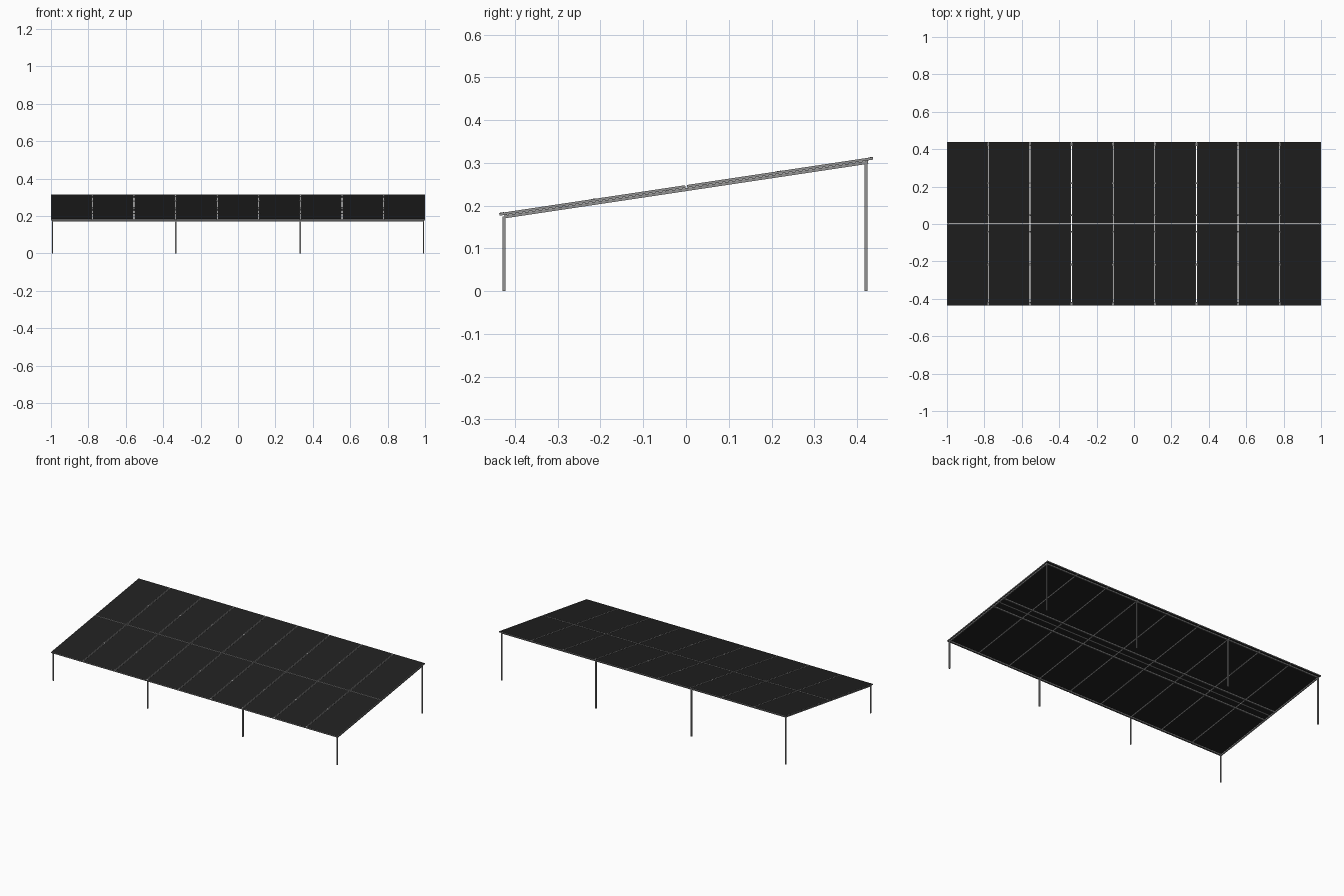
import bpy, bmesh, math
from mathutils import Matrix, Vector

if "Cube" in bpy.data.objects:
    bpy.data.objects.remove(bpy.data.objects["Cube"])

def material(name, rgb):
    m = bpy.data.materials.new(name)
    m.diffuse_color = (*rgb, 1)
    m.use_nodes = True
    m.node_tree.nodes["Principled BSDF"].inputs["Base Color"].default_value = m.diffuse_color
    return m

ALU = material("grey aluminium", (0.29, 0.29, 0.29))
GLASS = material("black panel", (0.0145, 0.0145, 0.0145))

SLOPE = math.atan(0.15)
# the roof plane: local z = 0 is the top of the panels
TILT = Matrix.Translation((0, 0, 0.248)) @ Matrix.Rotation(SLOPE, 4, 'X')
HALF_L = 0.437 / math.cos(SLOPE)

def boxes(name, mat, spans, matrix=Matrix.Identity(4)):
    """One object from boxes given as (x0, x1, y0, y1, z0, z1)."""
    bm = bmesh.new()
    for x0, x1, y0, y1, z0, z1 in spans:
        m = Matrix.Translation(((x0 + x1) / 2, (y0 + y1) / 2, (z0 + z1) / 2))
        m = m @ Matrix.Diagonal((x1 - x0, y1 - y0, z1 - z0, 1))
        bmesh.ops.create_cube(bm, size=1, matrix=matrix @ m)
    me = bpy.data.meshes.new(name)
    bm.to_mesh(me)
    bm.free()
    me.materials.append(mat)
    ob = bpy.data.objects.new(name, me)
    bpy.context.collection.objects.link(ob)
    return ob

# solar panels: 9 columns by 2 rows, dark plate in a thin metal rim
COLS, GAP, RIM, THICK = 9, 0.004, 0.0025, 0.006
W = (2 - GAP * (COLS - 1)) / COLS
for row, (y0, y1) in enumerate([(-HALF_L, -GAP / 2), (GAP / 2, HALF_L)]):
    for c in range(COLS):
        x0 = -1 + c * (W + GAP)
        x1 = x0 + W
        tag = f"{row + 1}_{c + 1}"
        boxes(f"panel_plate_{tag}", GLASS,
              [(x0 + RIM, x1 - RIM, y0 + RIM, y1 - RIM, -THICK + 0.0008, -0.0004)], TILT)
        boxes(f"panel_rim_{tag}", ALU,
              [(x0, x0 + RIM, y0, y1, -THICK, 0), (x1 - RIM, x1, y0, y1, -THICK, 0),
               (x0 + RIM, x1 - RIM, y0, y0 + RIM, -THICK, 0),
               (x0 + RIM, x1 - RIM, y1 - RIM, y1, -THICK, 0)], TILT)

# small clamps bridging the column gaps
clamps = []
for c in range(1, COLS):
    x = -1 + c * (W + GAP) - GAP / 2
    for y in (-0.435, -0.22, 0.22, 0.435):
        clamps.append((x - 0.005, x + 0.005, y - 0.005, y + 0.005, -0.003, 0.0006))
boxes("panel_clamps", ALU, clamps, TILT)

# supporting frame under the panels
Z0, Z1, B = -0.014, -0.007, 0.007
Y_FRONT, Y_BACK, X_END = -0.431, 0.429, 0.995
for name, x in (("left_beam", -X_END), ("right_beam", X_END - B)):
    boxes(name, ALU, [(x, x + B, Y_FRONT, Y_BACK, Z0, Z1)], TILT)
for name, y in (("front_beam", Y_FRONT), ("lower_middle_rail", -0.048),
                ("upper_middle_rail", 0.041), ("back_beam", Y_BACK - B)):
    boxes(name, ALU, [(-X_END, X_END, y, y + B, Z0, Z1 + 0.001)], TILT)

# posts: four short in front, four tall at the back
P = 0.0035
for i, x in enumerate((-0.9915, -0.333, 0.333, 0.9915)):
    for name, y, top in (("front_post", -0.4255, 0.174), ("back_post", 0.4215, 0.301)):
        boxes(f"{name}_{i + 1}", ALU, [(x - P, x + P, y - P, y + P, 0, top)])
